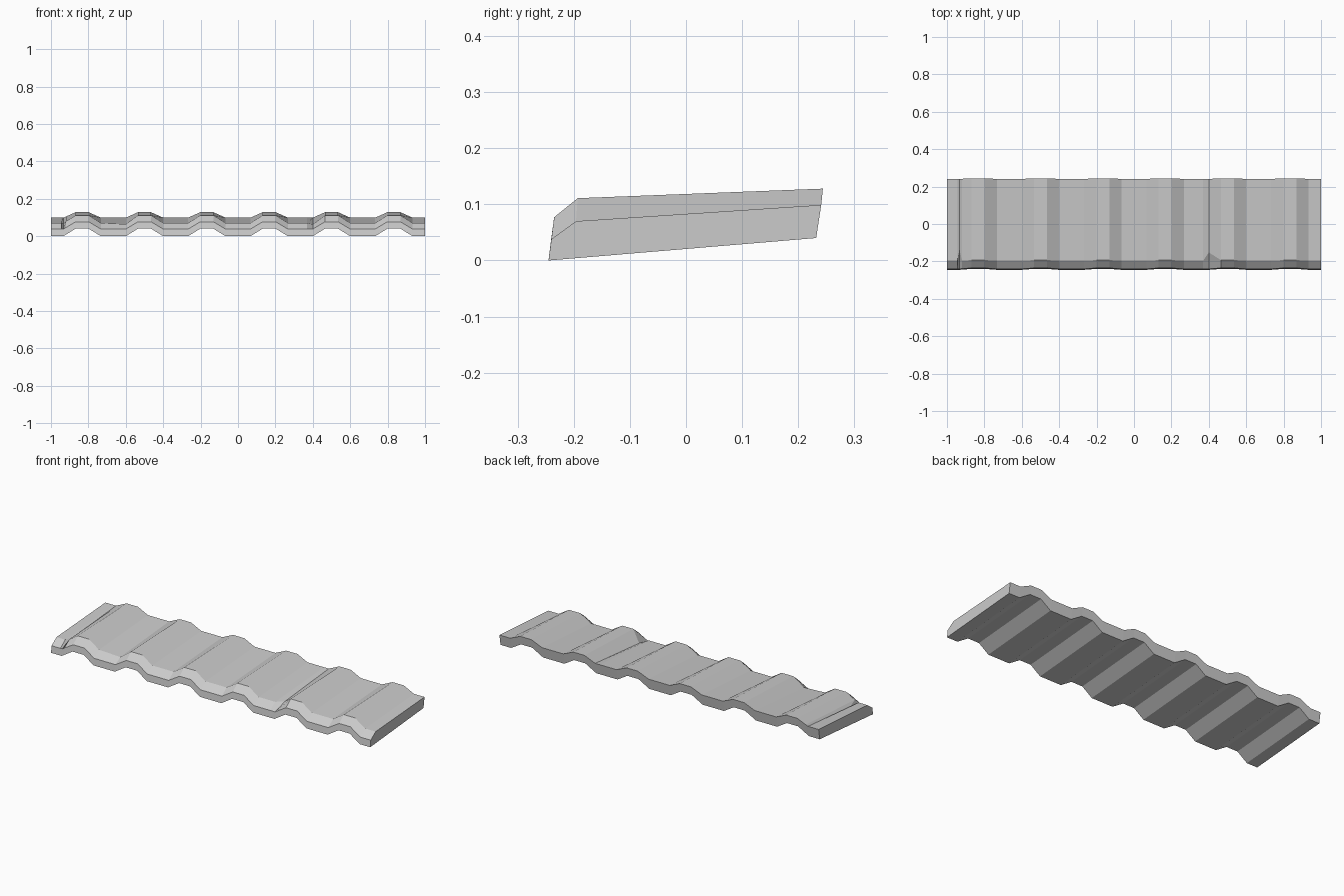
import bpy, bmesh

if "Cube" in bpy.data.objects:
    bpy.data.objects.remove(bpy.data.objects["Cube"])

PITCH = 1 / 3


def wave(x):
    """Trapezoid ridge height (0 valley, 1 crest) at x."""
    d = abs((x + 1) % PITCH - PITCH / 2)
    return min(1.0, max(0.0, (0.1 - d) / 0.065))


# Column positions: four breaks per ridge, plus the edges of the chips
xs = [-1.0, 1.0, -0.945, -0.92, 0.37]
for i in range(6):
    c = -1 + PITCH * (i + 0.5)
    xs += [c - 0.1, c - 0.035, c + 0.035, c + 0.1]
xs.sort()


def section(x):
    """Side outline of the tile strip at x, leaning back with rounded nose."""
    h = wave(x)
    nose_y, nose_z = -0.196 + 0.003 * h, 0.07 + 0.041 * h
    # Chipped front edge
    if abs(x + 0.9333) < 0.004:
        nose_y, nose_z = -0.135, 0.066
    elif abs(x - 0.4) < 0.004:
        nose_y, nose_z = -0.152, 0.063
    elif abs(x + 0.6) < 0.004:
        nose_z = 0.064
    return [(-0.245 + 0.005 * h, 0.04 * h),
            (-0.240 + 0.005 * h, 0.038 + 0.039 * h),
            (nose_y, nose_z),
            (0.241 + 0.003 * h, 0.099 + 0.029 * h),
            (0.232 + 0.005 * h, 0.04 + 0.04 * h)]


# Wavy roof tile strip
bm = bmesh.new()
rings = [[bm.verts.new((x, y, z)) for y, z in section(x)] for x in xs]
for a, b in zip(rings, rings[1:]):
    for j in range(5):
        k = (j + 1) % 5
        bm.faces.new((a[j], b[j], b[k], a[k]))
bm.faces.new(rings[0])
bm.faces.new(rings[-1][::-1])
bmesh.ops.recalc_face_normals(bm, faces=bm.faces)
mesh = bpy.data.meshes.new("roof_tile_strip")
bm.to_mesh(mesh)
bm.free()
bpy.context.collection.objects.link(bpy.data.objects.new("roof_tile_strip", mesh))
